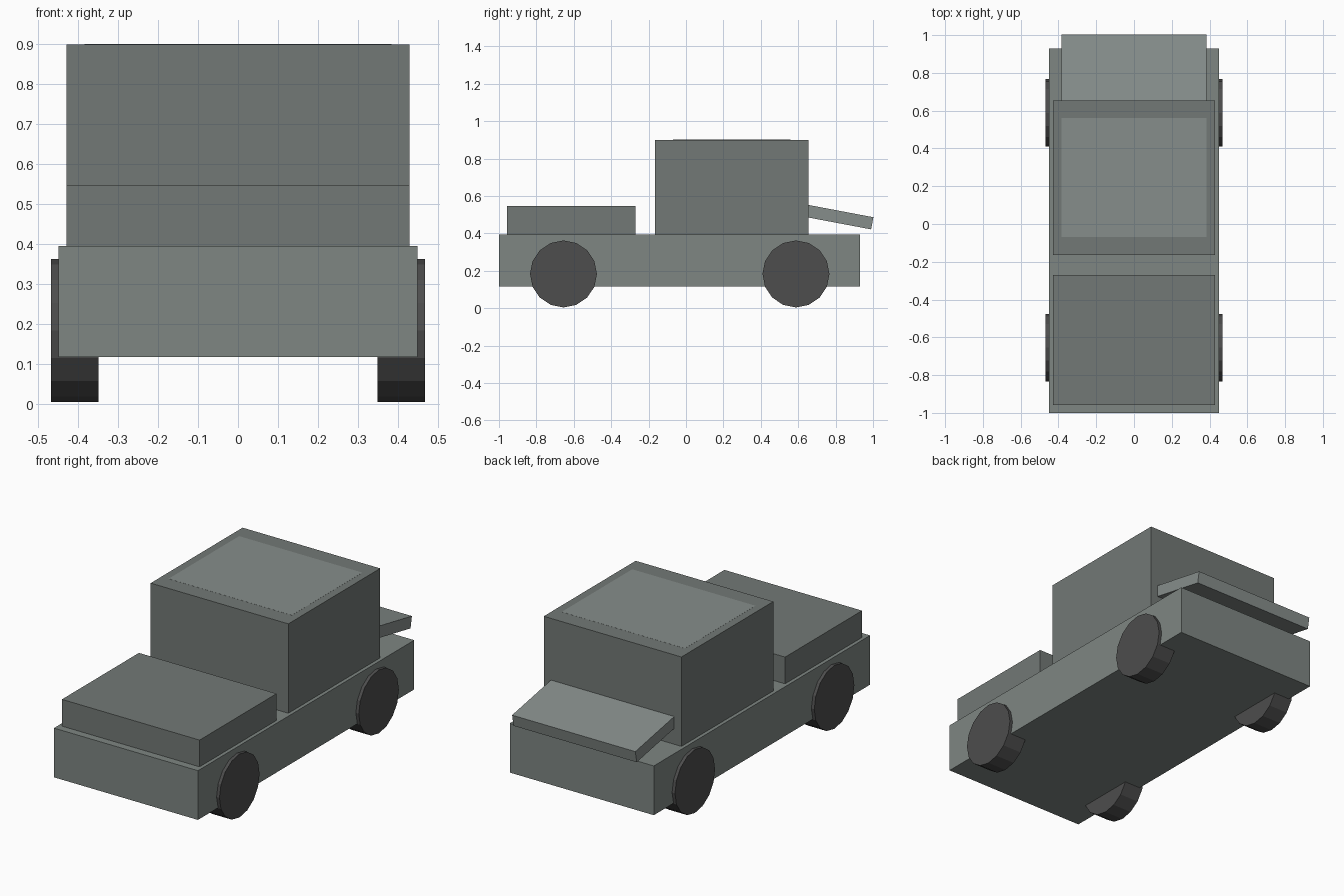
import bpy, math

if "Cube" in bpy.data.objects:
    bpy.data.objects.remove(bpy.data.objects["Cube"])


def paint(name, rgb):
    m = bpy.data.materials.new(name)
    m.diffuse_color = (*rgb, 1)
    m.use_nodes = True
    m.node_tree.nodes["Principled BSDF"].inputs["Base Color"].default_value = m.diffuse_color
    return m


LOWER = paint("lower_grey", (0.21, 0.24, 0.225))
UPPER = paint("upper_grey", (0.17, 0.19, 0.18))
PANEL = paint("panel_grey", (0.24, 0.27, 0.26))
RUBBER = paint("rubber", (0.075, 0.075, 0.075))


def box(name, half_x, y0, y1, z0, z1, mat, tilt=0):
    bpy.ops.mesh.primitive_cube_add(size=1, location=(0, (y0 + y1) / 2, (z0 + z1) / 2))
    o = bpy.context.object
    o.name = name
    o.scale = (2 * half_x, y1 - y0, z1 - z0)
    o.rotation_euler.x = tilt
    o.data.materials.append(mat)
    return o


# Body, bed cover and cab
box("chassis", 0.45, -1.0, 0.93, 0.117, 0.395, LOWER)
box("bed_cover", 0.43, -0.957, -0.27, 0.39, 0.546, UPPER)
box("cab", 0.43, -0.165, 0.655, 0.39, 0.9, UPPER)

# Roof panel, flush with the cab top
box("roof_panel", 0.385, -0.07, 0.56, 0.88, 0.9005, PANEL)

# Sloping flap running out of the cab
box("sloped_flap", 0.385, 0.63, 0.999, 0.455, 0.521, PANEL, math.radians(-10.7))

# Wheels: 16-sided, partly sunk in the chassis
for side, s in (("left", -1), ("right", 1)):
    for end, y in (("front", -0.655), ("rear", 0.588)):
        bpy.ops.mesh.primitive_cylinder_add(
            vertices=16, radius=0.179, depth=0.118,
            location=(s * 0.409, y, 0.183), rotation=(0, math.pi / 2, 0))
        w = bpy.context.object
        w.name = f"wheel_{end}_{side}"
        w.data.materials.append(RUBBER)
